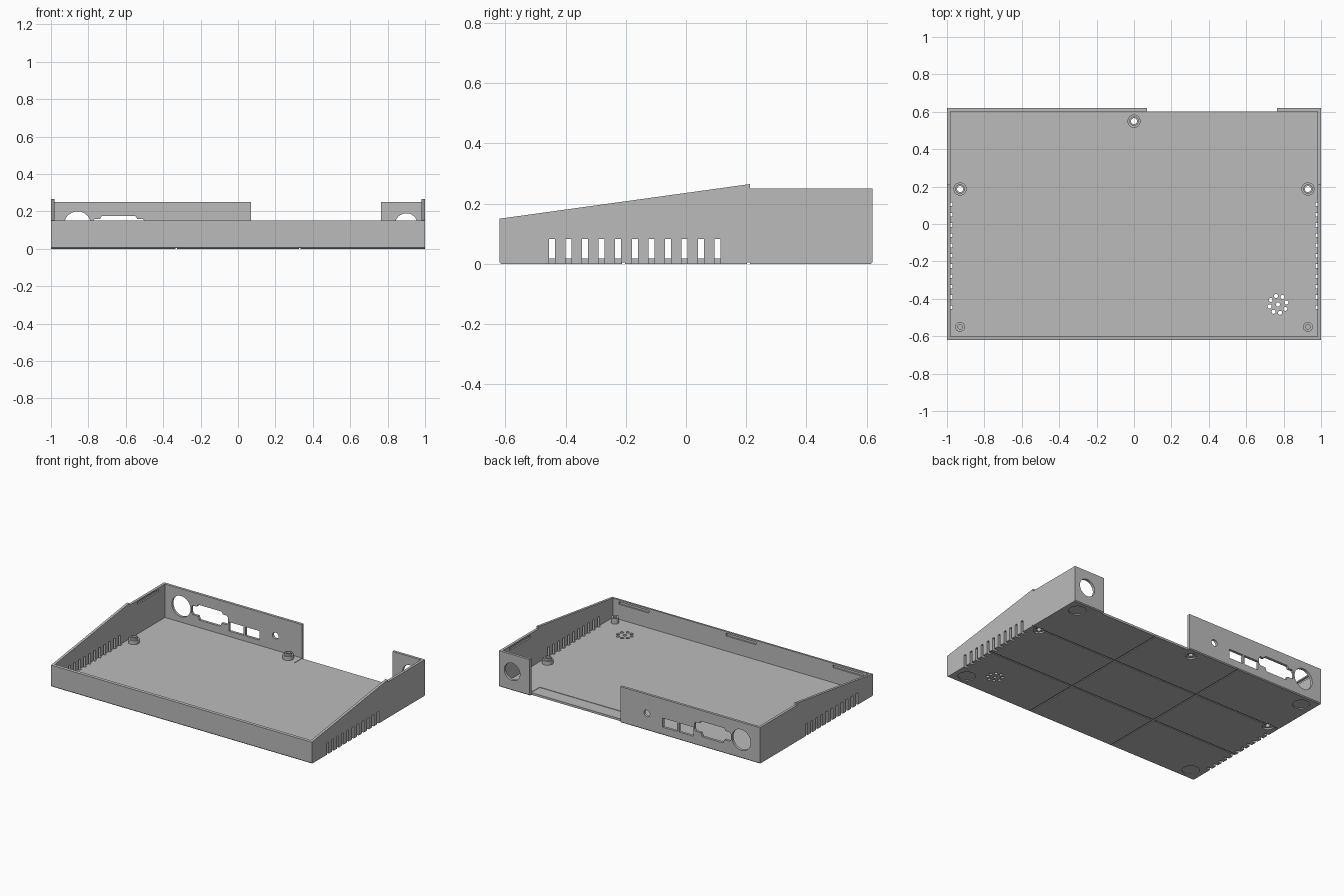
import bpy, bmesh, math
from mathutils import Matrix, Vector

if "Cube" in bpy.data.objects:
    bpy.data.objects.remove(bpy.data.objects["Cube"])

grey = bpy.data.materials.new("plain grey")
grey.use_nodes = True
grey.diffuse_color = (0.5, 0.5, 0.5, 1)
grey.node_tree.nodes["Principled BSDF"].inputs["Base Color"].default_value = (0.5, 0.5, 0.5, 1)

FLOOR, WALL, DEPTH = 0.018, 0.018, 0.62
IN_X, IN_Y = 1 - WALL, DEPTH - WALL


def make_object(name, bm):
    bmesh.ops.recalc_face_normals(bm, faces=bm.faces)
    mesh = bpy.data.meshes.new(name)
    bm.to_mesh(mesh)
    bm.free()
    mesh.materials.append(grey)
    obj = bpy.data.objects.new(name, mesh)
    bpy.context.collection.objects.link(obj)
    return obj


def box(bm, x, y, z):
    """Add a box given its (low, high) range on each axis."""
    spans = (x, y, z)
    centre = Matrix.Translation(Vector([(a + b) / 2 for a, b in spans]))
    size = Matrix.Diagonal([abs(b - a) for a, b in spans] + [1])
    bmesh.ops.create_cube(bm, size=1, matrix=centre @ size)


def rod(bm, centre, radius, length, axis="Z", sides=32):
    turn = Matrix.Rotation(math.pi / 2, 4, "X") if axis == "Y" else Matrix()
    bmesh.ops.create_cone(bm, cap_ends=True, segments=sides, radius1=radius, radius2=radius,
                          depth=length, matrix=Matrix.Translation(centre) @ turn)


def carve(target, name, fill):
    """Cut away the shapes that fill() adds to an empty mesh."""
    bm = bmesh.new()
    fill(bm)
    cutter = make_object(name, bm)
    cutter.hide_render = True
    mod = target.modifiers.new(name, "BOOLEAN")
    mod.operation, mod.solver, mod.object = "DIFFERENCE", "EXACT", cutter
    graph = bpy.context.evaluated_depsgraph_get()
    result = bpy.data.meshes.new_from_object(target.evaluated_get(graph))
    target.modifiers.clear()
    target.data = result
    bpy.data.objects.remove(cutter)


def smooth(obj):
    bpy.ops.object.select_all(action="DESELECT")
    obj.select_set(True)
    bpy.context.view_layer.objects.active = obj
    bpy.ops.object.shade_smooth_by_angle(angle=math.radians(30))


# Case body: sloping side profile extruded across the width
profile = [(-DEPTH, 0.006), (-DEPTH + 0.006, 0), (DEPTH - 0.006, 0), (DEPTH, 0.006),
           (DEPTH, 0.25), (0.212, 0.25), (0.212, 0.265), (-DEPTH, 0.15)]
bm = bmesh.new()
face = bm.faces.new([bm.verts.new((-1, y, z)) for y, z in profile])
grown = bmesh.ops.extrude_face_region(bm, geom=[face])["geom"]
bmesh.ops.translate(bm, vec=(2, 0, 0), verts=[v for v in grown if isinstance(v, bmesh.types.BMVert)])
case = make_object("case_tray", bm)


# Hollow interior
carve(case, "interior", lambda bm: box(bm, (-IN_X, IN_X), (-IN_Y, IN_Y), (FLOOR, 1)))

# Rear opening and the shallow floor recess in front of it
carve(case, "rear_opening", lambda bm: box(bm, (0.07, 0.765), (IN_Y, 1), (-1, 1)))
carve(case, "floor_recess", lambda bm: box(bm, (0.07, 0.765), (0.51, IN_Y + 0.01), (FLOOR - 0.003, 0.05)))


# Ventilation slots in both side walls
def vents(bm):
    for side in (-1, 1):
        for i in range(11):
            y = -0.445 + 0.055 * i
            box(bm, (side * 0.971, side * 1.1), (y - 0.01, y + 0.01), (-0.1, 0.083))


carve(case, "vents", vents)


# Rear connector openings
def connectors(bm):
    for x, z, r in ((-0.858, 0.128, 0.072), (0.9, 0.13, 0.06), (-0.134, 0.118, 0.023)):
        rod(bm, (x, DEPTH, z), r, 0.1, "Y")
    for x in (-0.435, -0.31):
        box(bm, (x - 0.055, x + 0.055), (0.57, 0.7), (0.055, 0.118))


def plug_outline(bm):
    # Tapered plug with a screw ear on each side
    half = [(0.08, 0.07), (0.09, 0.095), (0.13, 0.095), (0.14, 0.107),
            (0.14, 0.145), (0.13, 0.158), (0.1, 0.158), (0.09, 0.175)]
    outline = half + [(-x, z) for x, z in reversed(half)]
    cap = bm.faces.new([bm.verts.new((x - 0.638, 0.57, z)) for x, z in outline])
    new = bmesh.ops.extrude_face_region(bm, geom=[cap])["geom"]
    bmesh.ops.translate(bm, vec=(0, 0.1, 0), verts=[v for v in new if isinstance(v, bmesh.types.BMVert)])


carve(case, "connectors", connectors)
carve(case, "wide_connector", plug_outline)


# Snap slots inside the front and side walls
def snap_slots(bm):
    for x in (-0.82, 0, 0.82):
        box(bm, (x - 0.115, x + 0.115), (-IN_Y - 0.01, -0.55), (0.122, 0.14))
    for side in (-1, 1):
        box(bm, (side * 0.95, side * (IN_X + 0.01)), (0.3, 0.53), (0.222, 0.24))


carve(case, "snap_slots", snap_slots)

# Speaker grille, screw holes, countersinks and foot recesses
screws = [(-0.93, 0.187), (0.93, 0.187), (0, 0.55)]


def floor_holes(bm):
    rod(bm, (0.77, -0.43, 0), 0.011, 0.2, sides=16)
    for i in range(8):
        a = math.tau * (i + 0.3) / 8
        rod(bm, (0.77 + 0.046 * math.cos(a), -0.43 + 0.046 * math.sin(a), 0), 0.011, 0.2, sides=16)
    for x, y in screws:
        rod(bm, (x, y, 0), 0.017, 0.2)


def underside(bm):
    for x, y in screws:
        rod(bm, (x, y, 0), 0.034, 0.02)
    for x in (-0.91, 0.91):
        for y in (-0.535, 0.535):
            rod(bm, (x, y, 0), 0.055, 0.012)


carve(case, "floor_holes", floor_holes)
carve(case, "underside", underside)

# Grooves across the bottom
for s in (-1, 1):
    carve(case, "long_groove", lambda bm: box(bm, (-2, 2), (s * 0.207 - 0.005, s * 0.207 + 0.005), (-0.1, 0.005)))
    carve(case, "short_groove", lambda bm: box(bm, (s * 0.33 - 0.005, s * 0.33 + 0.005), (-2, 2), (-0.1, 0.005)))
smooth(case)


# Screw posts: a closed ring profile spun round the vertical axis
def post(name, x, y, ring):
    bm = bmesh.new()
    pts = [bm.verts.new((r, 0, z)) for r, z in ring]
    edges = [bm.edges.new((a, b)) for a, b in zip(pts, pts[1:] + pts[:1])]
    bmesh.ops.spin(bm, geom=pts + edges, cent=(0, 0, 0), axis=(0, 0, 1),
                   angle=math.tau, steps=32, use_duplicate=False)
    bmesh.ops.remove_doubles(bm, verts=bm.verts, dist=0.0005)
    bmesh.ops.translate(bm, vec=(x, y, 0), verts=bm.verts)
    smooth(make_object(name, bm))


for x, y in screws:
    post("rear_screw_post", x, y, [(0.016, 0.012), (0.035, 0.012), (0.035, 0.045),
                                   (0.025, 0.045), (0.025, 0.058), (0.016, 0.058)])
for x in (-0.93, 0.93):
    post("front_screw_post", x, -0.55, [(0.012, 0.015), (0.026, 0.015), (0.026, 0.055), (0.012, 0.055)])
